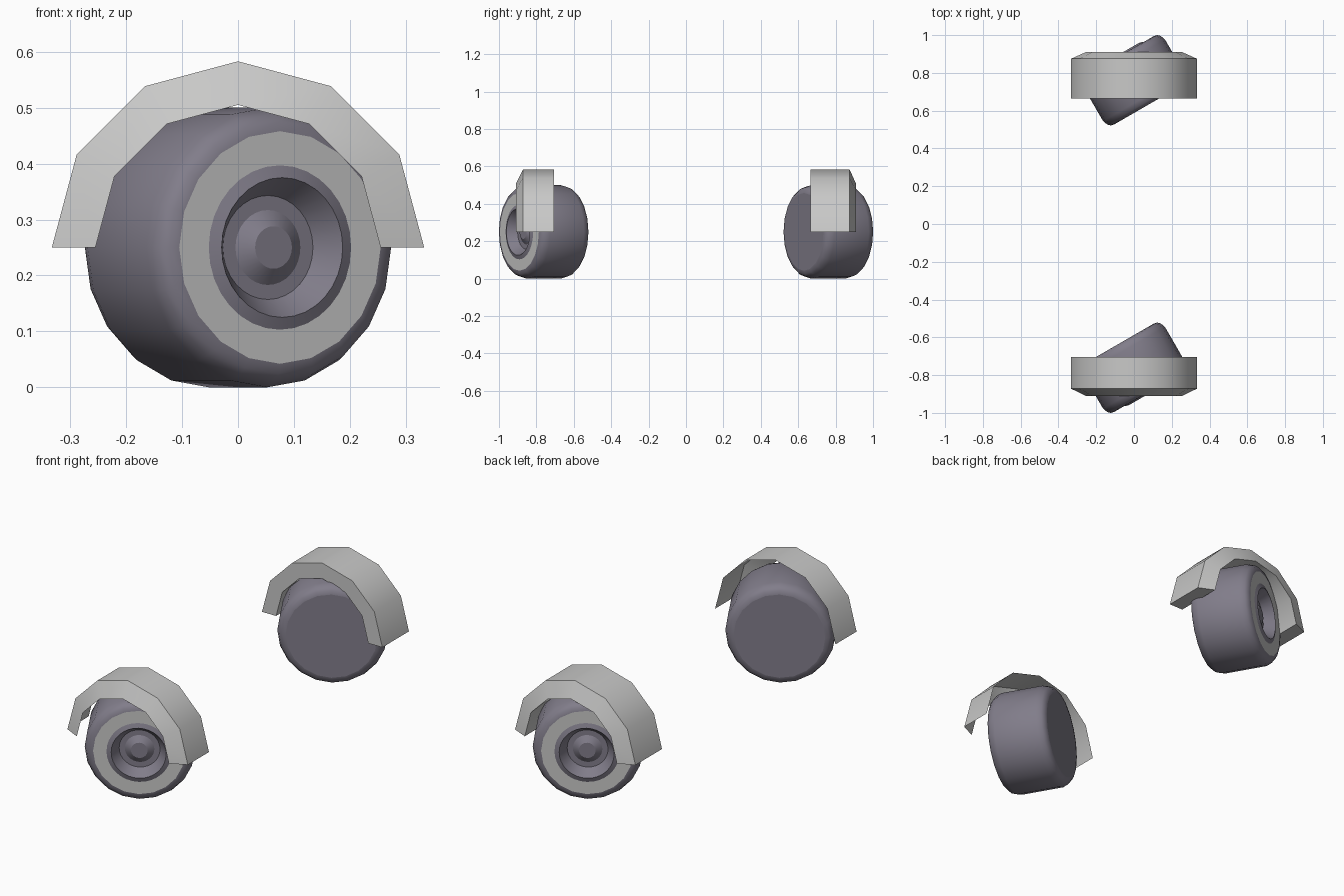
import bpy, bmesh
from math import pi, cos, sin, radians
from mathutils import Matrix

cube = bpy.data.objects.get("Cube")
if cube:
    bpy.data.objects.remove(cube, do_unlink=True)


def make_material(name, color):
    mat = bpy.data.materials.new(name)
    mat.use_nodes = True
    mat.diffuse_color = color
    mat.node_tree.nodes["Principled BSDF"].inputs["Base Color"].default_value = color
    return mat


RUBBER = make_material("purple_grey", (0.22, 0.205, 0.255, 1))
METAL = make_material("light_grey", (0.58, 0.58, 0.575, 1))


def lathe(name, profile, segments, mat, place, sweep=2 * pi, closed=False, angle=40):
    """Sweep (distance forward, radius) points around the local y axis."""
    full = sweep > 6
    bm = bmesh.new()
    count = segments if full else segments + 1
    rings = []
    for j in range(count):
        t = sweep * j / segments
        rings.append([bm.verts.new((r * cos(t), -a, r * sin(t))) for a, r in profile])
    n = len(profile)
    for j in range(segments):
        p, q = rings[j], rings[(j + 1) % count]
        for i in range(n if closed else n - 1):
            k = (i + 1) % n
            bm.faces.new((p[i], q[i], q[k], p[k]))
    if closed and not full:
        bm.faces.new(rings[0])
        bm.faces.new(rings[-1][::-1])
    bmesh.ops.remove_doubles(bm, verts=bm.verts, dist=1e-5)
    mesh = bpy.data.meshes.new(name)
    bm.to_mesh(mesh)
    bm.free()
    mesh.materials.append(mat)
    for poly in mesh.polygons:
        poly.use_smooth = True
    mesh.set_sharp_from_angle(angle=radians(angle))
    obj = bpy.data.objects.new(name, mesh)
    obj.matrix_world = place
    bpy.context.collection.objects.link(obj)
    return obj


# Rounded tyre shoulder, mirrored to both sides of the tread
shoulder = [(0.15, 0.208), (0.146, 0.226), (0.132, 0.24), (0.105, 0.25)]
tyre = [(-a, r) for a, r in shoulder] + shoulder[::-1]
inner_disc = [(-0.15, 0), (-0.15, 0.208)]
rim = [(0.15, 0.208), (0.15, 0.14)]
# Raised lip, dished bowl and stepped centre cap
hub = [(0.15, 0.147), (0.158, 0.125), (0.107, 0.093), (0.107, 0.067),
       (0.127, 0.038), (0.127, 0)]

# Fender sections: the front one is an open shell, the rear one is solid
front_fender = [(0.705, 0.333), (0.872, 0.333), (0.91, 0.255)]
rear_fender = [(0.665, 0.255), (0.665, 0.333), (0.875, 0.333), (0.91, 0.255)]

AXLE = Matrix.Translation((0, 0, 0.25))
for end, turn, section, solid in (("front", 0, front_fender, False),
                                  ("rear", pi, rear_fender, True)):
    base = AXLE @ Matrix.Rotation(turn, 4, "Z")
    # Each wheel is steered thirty degrees
    wheel = base @ Matrix.Translation((0, -0.761, 0)) @ Matrix.Rotation(radians(30), 4, "Z")
    lathe(end + "_tyre", tyre, 20, RUBBER, wheel, angle=60)
    lathe(end + "_wheel_inner_disc", inner_disc, 20, RUBBER, wheel)
    lathe(end + "_rim", rim, 20, METAL, wheel)
    lathe(end + "_hub", hub, 32, RUBBER, wheel, angle=20)
    lathe(end + "_fender", section, 6, METAL, base, sweep=pi, closed=solid)
